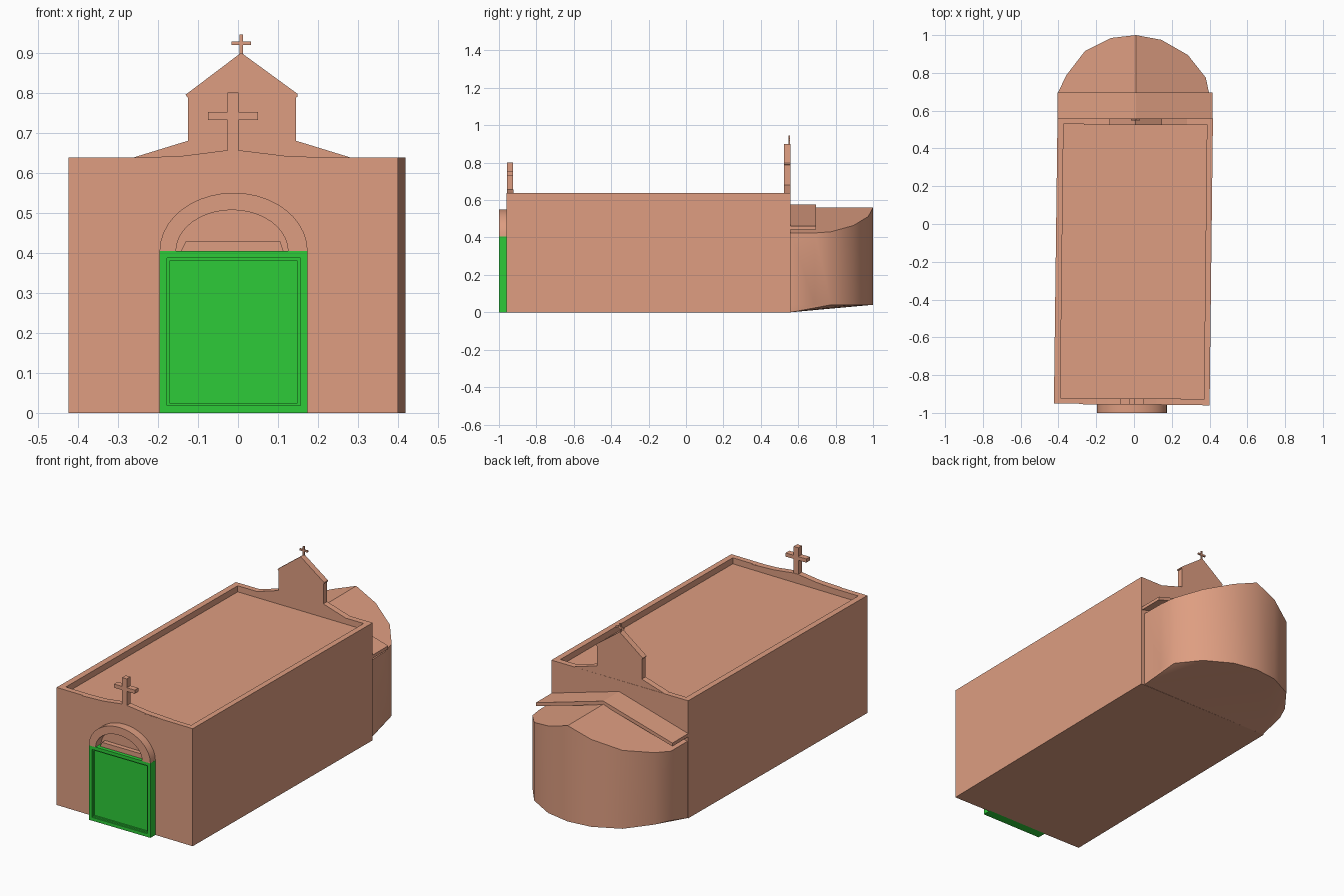
import bpy, bmesh, math

if "Cube" in bpy.data.objects:
    bpy.data.objects.remove(bpy.data.objects["Cube"])


def material(name, color):
    m = bpy.data.materials.new(name)
    m.diffuse_color = (*color, 1)
    m.use_nodes = True
    m.node_tree.nodes["Principled BSDF"].inputs["Base Color"].default_value = m.diffuse_color
    return m


PLASTER = material("plaster", (0.73, 0.34, 0.22))
GREEN = material("green_paint", (0.027, 0.60, 0.04))


def finish(name, bm, mat, smooth=False):
    bmesh.ops.recalc_face_normals(bm, faces=bm.faces)
    me = bpy.data.meshes.new(name)
    bm.to_mesh(me)
    bm.free()
    me.materials.append(mat)
    ob = bpy.data.objects.new(name, me)
    bpy.context.collection.objects.link(ob)
    if smooth:
        bpy.ops.object.select_all(action='DESELECT')
        ob.select_set(True)
        bpy.context.view_layer.objects.active = ob
        bpy.ops.object.shade_smooth_by_angle(angle=math.radians(35))
    return ob


def extrude_y(name, profile, y0, y1, mat=PLASTER, smooth=False):
    """Solid from an x-z outline, running from y0 to y1."""
    bm = bmesh.new()
    a = [bm.verts.new((x, y0, z)) for x, z in profile]
    b = [bm.verts.new((x, y1, z)) for x, z in profile]
    bm.faces.new(a)
    bm.faces.new(b[::-1])
    n = len(a)
    for i in range(n):
        j = (i + 1) % n
        bm.faces.new((a[i], b[i], b[j], a[j]))
    return finish(name, bm, mat, smooth)


def cross(name, cx, z0, z1, half_w, arm, za, zb, y0, y1):
    right = [(half_w, z0), (half_w, za), (arm, za), (arm, zb), (half_w, zb), (half_w, z1)]
    left = [(-x, z) for x, z in reversed(right)]
    extrude_y(name, [(cx + x, z) for x, z in right + left], y0, y1)


# Nave: slightly skewed box with a sunken flat roof behind a parapet
outer = [(-0.424, -0.95), (0.40, -0.96), (0.418, 0.558), (-0.405, 0.56)]
inner = [(-0.39, -0.92), (0.37, -0.93), (0.386, 0.526), (-0.373, 0.53)]
bm = bmesh.new()
rings = [[bm.verts.new((x, y, z)) for x, y in pts]
         for pts, z in ((outer, 0), (outer, 0.638), (inner, 0.638), (inner, 0.605))]
for lo, hi in zip(rings, rings[1:]):
    for i in range(4):
        j = (i + 1) % 4
        bm.faces.new((lo[i], lo[j], hi[j], hi[i]))
bm.faces.new(rings[0])
bm.faces.new(rings[-1])
finish("nave", bm, PLASTER)

# Front parapet rise and large cross
extrude_y("front_parapet_rise",
          [(-0.27, 0.637), (-0.14, 0.642), (-0.03, 0.656), (0.005, 0.656), (0.12, 0.642), (0.25, 0.637)],
          -0.956, -0.923)
cross("front_cross", -0.0125, 0.65, 0.80, 0.014, 0.062, 0.732, 0.752, -0.956, -0.925)

# Rear gable wall and small thin cross
extrude_y("rear_gable",
          [(-0.265, 0.637), (-0.125, 0.68), (-0.125, 0.787), (-0.131, 0.795), (0.008, 0.90),
           (0.149, 0.797), (0.149, 0.79), (0.145, 0.788), (0.145, 0.68), (0.285, 0.637)],
          0.525, 0.558)
cross("rear_cross", 0.008, 0.895, 0.945, 0.004, 0.024, 0.919, 0.928, 0.549, 0.557)

# Apse: faceted half round under a pitched roof, with a raised underside
ridge = 0.01
plan = [(-0.40, 0.56), (-0.40, 0.70), (-0.36, 0.785), (-0.26, 0.915), (-0.12, 0.985), (ridge, 1.0),
        (0.145, 0.975), (0.285, 0.895), (0.38, 0.775), (0.398, 0.69), (0.40, 0.56)]
bm = bmesh.new()
low = [bm.verts.new((x, y, 0.04)) for x, y in plan]
top = [bm.verts.new((x, y, 0.56 - 0.35 * abs(x - ridge))) for x, y in plan]
peak = bm.verts.new((ridge, 0.56, 0.56))
base_l = bm.verts.new((-0.40, 0.56, 0))
base_r = bm.verts.new((0.40, 0.56, 0))
for i in range(len(plan) - 1):
    bm.faces.new((low[i], low[i + 1], top[i + 1], top[i]))
    bm.faces.new((low[i], low[i + 1], base_l if i < 5 else base_r))
bm.faces.new((base_l, low[5], base_r))
bm.faces.new(top[:6] + [peak])
bm.faces.new(top[5:] + [peak])
bm.faces.new((base_l, base_r, low[-1], top[-1], peak, top[0], low[0]))
finish("apse", bm, PLASTER, True)

# Pitched roof slab between nave and apse
extrude_y("apse_roof_slab",
          [(-0.405, 0.46), (ridge, 0.577), (0.415, 0.46), (0.415, 0.442), (ridge, 0.556), (-0.405, 0.442)],
          0.555, 0.695)

# Arch over the door
N = 20
arc = [math.pi * i / N for i in range(N + 1)]
ring = [(-0.011 + 0.185 * math.cos(t), 0.404 + 0.146 * math.sin(t)) for t in arc]
ring += [(-0.015 + 0.14 * math.cos(t), 0.404 + 0.103 * math.sin(t)) for t in reversed(arc)]
extrude_y("door_arch", ring, -1.0, -0.95, smooth=True)
extrude_y("arch_sill", [(-0.145, 0.40), (0.115, 0.40), (0.105, 0.43), (-0.13, 0.43)], -0.98, -0.95)

# Door: box with a stepped, recessed front panel
bm = bmesh.new()
x0, x1, z0, z1 = -0.196, 0.174, 0.0, 0.405
steps = [(0, -0.95), (0, -1.0), (0.018, -1.0), (0.018, -0.993), (0.025, -0.993), (0.025, -0.985)]
rings = [[bm.verts.new(p) for p in ((x0 + d, y, z0 + d), (x1 - d, y, z0 + d),
                                    (x1 - d, y, z1 - d), (x0 + d, y, z1 - d))] for d, y in steps]
for lo, hi in zip(rings, rings[1:]):
    for i in range(4):
        j = (i + 1) % 4
        bm.faces.new((lo[i], lo[j], hi[j], hi[i]))
bm.faces.new(rings[0])
bm.faces.new(rings[-1])
finish("door", bm, GREEN)
